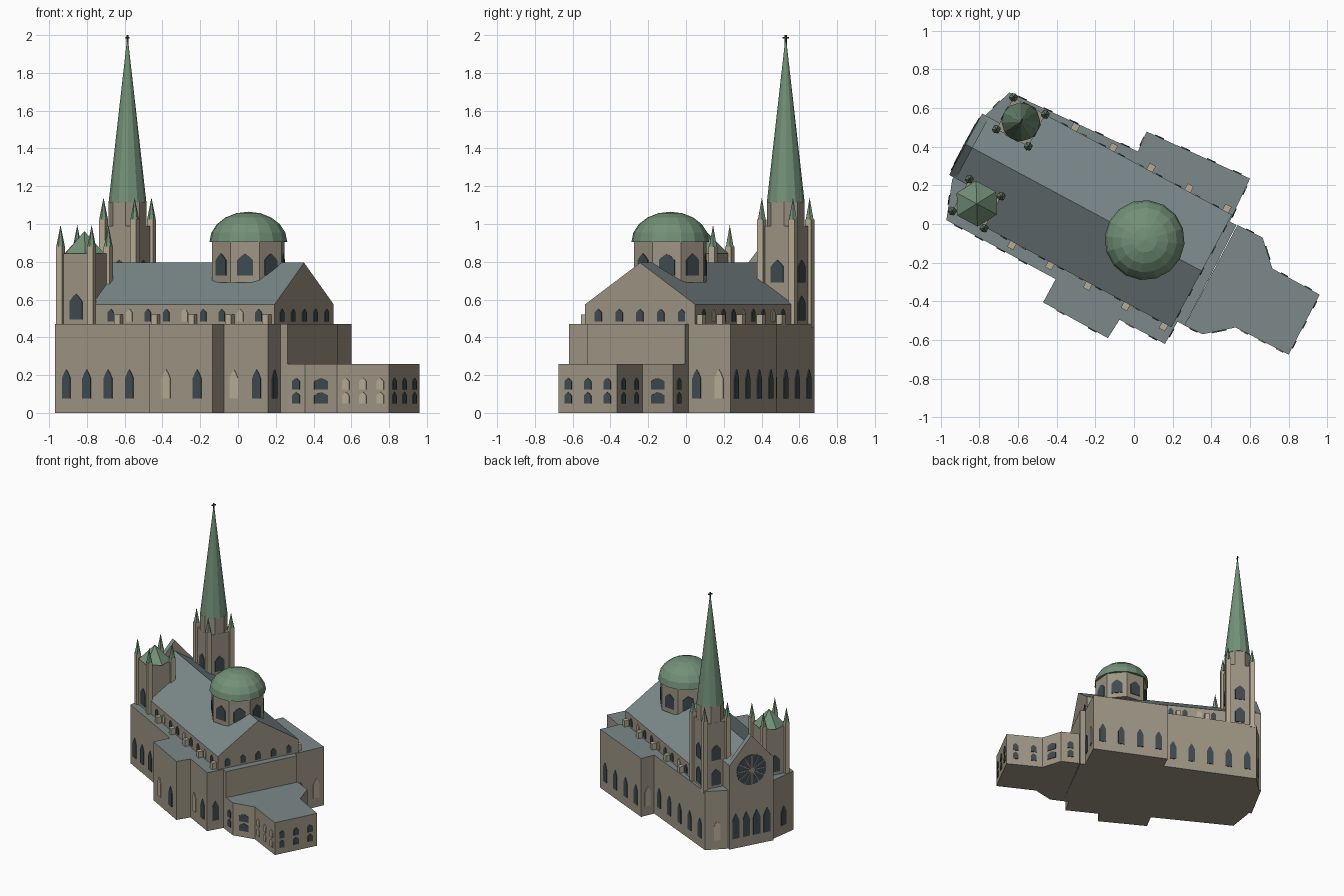
import bpy, bmesh, math
from mathutils import Vector, Matrix

cube = bpy.data.objects.get("Cube")
if cube:
    bpy.data.objects.remove(cube)


def material(name, r, g, b):
    m = bpy.data.materials.new(name)
    m.use_nodes = True
    m.diffuse_color = (r, g, b, 1)
    m.node_tree.nodes["Principled BSDF"].inputs["Base Color"].default_value = (r, g, b, 1)
    return m


STONE = material("stone", .34, .30, .23)
PALE = material("pale stone", .47, .41, .30)
SLATE = material("slate roof", .20, .25, .255)
COPPER = material("green copper", .17, .28, .185)
GLASS = material("dark glass", .05, .07, .08)
IRON = material("dark iron", .04, .045, .04)

# Nave frame: u runs along the nave, v across it, origin at the east gable
U = Vector((.881, -.473, 0))
V = Vector((.473, .881, 0))
ORIGIN = Vector((.35, -.243, 0))
TURN = math.atan2(U.y, U.x)
UP = Vector((0, 0, 1))


def nave_point(u, v, z=0):
    return ORIGIN + U * u + V * v + UP * z


def finish(bm, name, mats, roofed=False):
    bmesh.ops.recalc_face_normals(bm, faces=bm.faces)
    if roofed:
        for f in bm.faces:
            f.material_index = 1 if f.normal.z > .3 else 0
    mesh = bpy.data.meshes.new(name)
    bm.to_mesh(mesh)
    bm.free()
    for m in mats:
        mesh.materials.append(m)
    obj = bpy.data.objects.new(name, mesh)
    bpy.context.collection.objects.link(obj)
    return obj


def extrude(bm, points, offset, index=0):
    a = [bm.verts.new(p) for p in points]
    b = [bm.verts.new(Vector(p) + offset) for p in points]
    faces = [bm.faces.new(a), bm.faces.new(b[::-1])]
    for i in range(len(a)):
        j = (i + 1) % len(a)
        faces.append(bm.faces.new((a[i], b[i], b[j], a[j])))
    for f in faces:
        f.material_index = index


def block(name, outline, z0, z1):
    bm = bmesh.new()
    extrude(bm, [(x, y, z0) for x, y in outline], UP * (z1 - z0))
    return finish(bm, name, [STONE, SLATE], True)


def gabled(name, half, eave, ridge, u0, u1, z0):
    bm = bmesh.new()
    section = [(-half, z0), (half, z0), (half, eave), (0, ridge), (-half, eave)]
    extrude(bm, [nave_point(u0, v, z) for v, z in section], U * (u1 - u0))
    return finish(bm, name, [STONE, SLATE], True)


def frustum(name, center, r0, r1, z0, z1, sides, mat, spin=0.0):
    bm = bmesh.new()
    place = Matrix.Translation((center.x, center.y, (z0 + z1) / 2)) @ Matrix.Rotation(TURN + spin, 4, 'Z')
    bmesh.ops.create_cone(bm, cap_ends=True, segments=sides, radius1=r0, radius2=r1,
                          depth=z1 - z0, matrix=place)
    return finish(bm, name, [mat])


def box(name, center, size, z0, z1, mat):
    return frustum(name, center, size * .7071, size * .7071, z0, z1, 4, mat, math.pi / 4)


def window(bm, foot, along, out, w, h, index):
    shape = [(-.5, 0), (.5, 0), (.5, .7), (.25, .88), (0, 1), (-.25, .88), (-.5, .7)]
    extrude(bm, [foot + along * (s * w) + UP * (t * h) - out * .003 for s, t in shape], out * .008, index)


def wall_windows(bm, p, q, fracs, z0, z1, w, kinds="g"):
    """Pointed windows on the wall from p to q; kinds: g glass, o open."""
    p, q = Vector((*p, 0)), Vector((*q, 0))
    along = (q - p).normalized()
    out = Vector((along.y, -along.x, 0))
    for i, f in enumerate(fracs):
        kind = kinds[i % len(kinds)]
        window(bm, p.lerp(q, f) + UP * z0, along, out, w, z1 - z0, "go".index(kind))


def even(n):
    return [(i + .5) / n for i in range(n)]


# Tall main body with aisles and transepts
body = [(-.97, .02), (-.405, -.285), (-.47, -.405), (-.135, -.59), (-.075, -.495), (.16, -.62),
        (.225, -.505), (.262, -.525), (.53, -.005), (.495, .013), (.60, .235), (.065, .478),
        (.02, .375), (-.645, .68), (-.775, .555), (-.94, .23)]
block("main_body", body, 0, .47)

bm = bmesh.new()
layout = {0: ([.11, .3, .5, .7], "g"), 2: ([.27, .76], "og"), 4: ([.23, .74], "og"), 5: ([.5], "g"),
          9: ([.2, .73], "go"), 10: (even(4), "g"), 11: ([.5], "o"), 12: (even(5), "g"),
          13: ([.5], "o"), 15: ([.5], "g")}
for i, (fracs, kinds) in layout.items():
    wall_windows(bm, body[i], body[(i + 1) % len(body)], fracs, .075, .23, .05, kinds)
finish(bm, "main_body_windows", [GLASS, PALE])

# Low east annex with two rows of windows
annex = [(.262, -.525), (.355, -.57), (.525, -.535), (.80, -.675), (.96, -.365),
         (.715, -.23), (.665, -.07), (.535, -.005)]
block("annex", annex, 0, .26)
bm = bmesh.new()
rows = [(1, "g", .045), (1, "g", .075), (3, "o", .042), (3, "g", .042), (2, "g", .042), (1, "g", .075), (1, "g", .045)]
for i, (n, kinds, w) in enumerate(rows):
    for z in (.05, .125):
        wall_windows(bm, annex[i], annex[i + 1], even(n), z, z + .06, w, kinds)
finish(bm, "annex_windows", [GLASS, PALE])

# Nave upper walls and roof, narrowing between the towers
gabled("nave", .33, .575, .795, -1.25, 0, .46)
gabled("nave_west_end", .18, .675, .795, -1.36, -1.24, .46)

bm = bmesh.new()
for side in (-1, 1):
    for k in range(9):
        foot = nave_point(-.095 - .111 * k, side * .33, .485)
        window(bm, foot, U, V * side, .038, .065, 1 if k % 3 == 1 else 0)
for k in range(5):
    window(bm, nave_point(0, (k - 2) * .125, .485), V, U, .042, .065, 0)
finish(bm, "clerestory_windows", [GLASS, PALE])

for side, label in ((-1, "south"), (1, "north")):
    for k in range(5):
        box(label + "_buttress", nave_point(-.038 - .2225 * k, side * .347), .036, .465, .52, PALE)

# West front: gabled slab, tall windows and a rose
FRONT = -1.385
gabled("west_front", .18, .67, .88, FRONT, FRONT + .04, 0)
bm = bmesh.new()
for k in range(4):
    window(bm, nave_point(FRONT, (k - 1.5) * .085, .08), V, -U, .055, .20, 0)
finish(bm, "west_front_windows", [GLASS])


def disc(name, radius, depth, mat):
    bm = bmesh.new()
    ring = [k * math.tau / 24 for k in range(24)]
    extrude(bm, [nave_point(FRONT, radius * math.cos(a), .606 + radius * math.sin(a)) for a in ring], -U * depth)
    finish(bm, name, [mat])


disc("rose_window", .12, .005, GLASS)
disc("rose_hub", .02, .009, STONE)
bm = bmesh.new()
for k in range(6):
    a = k * math.pi / 6
    d = V * math.cos(a) + UP * math.sin(a)
    e = V * -math.sin(a) + UP * math.cos(a)
    c = nave_point(FRONT, 0, .606)
    extrude(bm, [c + d * (s * .118) + e * (t * .003) for s, t in ((-1, -1), (1, -1), (1, 1), (-1, 1))], -U * .008)
finish(bm, "rose_spokes", [STONE])


# Towers with corner piers and pinnacles
def tower(name, center, top, levels):
    half = .0935
    box(name + "_tower", center, half * 2, .45, top, STONE)
    for su in (-1, 1):
        for sv in (-1, 1):
            c = center + (U * su + V * sv) * half
            box(name + "_pier", c, .036, .45, top + .035, PALE)
            frustum(name + "_pinnacle", c, .023, 0, top + .035, top + .15, 6, COPPER)
    bm = bmesh.new()
    for out, along in ((U, V), (-U, V), (V, U), (-V, U)):
        for z0, z1 in levels:
            window(bm, center + out * half + UP * z0, along, out, .075, z1 - z0, 0)
    finish(bm, name + "_tower_windows", [GLASS])


north = Vector((-.585, .528, 0))
south = Vector((-.813, .105, 0))
tower("north", north, .99, [(.49, .62), (.69, .81)])
tower("south", south, .845, [(.495, .63)])

frustum("spire_drum", north, .10, .10, .98, 1.12, 8, STONE, math.pi / 8)
frustum("spire", north, .10, .004, 1.115, 1.965, 12, COPPER)
box("cross_post", north, .008, 1.94, 2.0, IRON)
bm = bmesh.new()
bmesh.ops.create_cube(bm, size=1, matrix=Matrix.Translation(north + UP * 1.985)
                      @ Matrix.Rotation(TURN, 4, 'Z') @ Matrix.Diagonal((.008, .034, .008, 1)))
finish(bm, "cross_arm", [IRON])
frustum("south_tower_roof", south, .118, 0, .845, .962, 6, COPPER, math.pi / 6)

# Octagonal drum and faceted dome over the crossing
crossing = Vector((.055, -.083, 0))
frustum("dome_drum", crossing, .2, .2, .69, .91, 8, STONE)
bm = bmesh.new()
for k in range(8):
    a = TURN + (k + .5) * math.pi / 4
    out = Vector((math.cos(a), math.sin(a), 0))
    foot = crossing + out * (.2 * math.cos(math.pi / 8)) + UP * .728
    window(bm, foot, Vector((-out.y, out.x, 0)), out, .085, .115, 0)
finish(bm, "dome_drum_windows", [GLASS])

bm = bmesh.new()
bmesh.ops.create_uvsphere(bm, u_segments=16, v_segments=10, radius=1)
bmesh.ops.bisect_plane(bm, geom=bm.verts[:] + bm.edges[:] + bm.faces[:], plane_co=(0, 0, 0),
                       plane_no=(0, 0, 1), clear_inner=True)
bmesh.ops.holes_fill(bm, edges=[e for e in bm.edges if e.is_boundary])
bmesh.ops.transform(bm, verts=bm.verts, matrix=Matrix.Translation(crossing + UP * .905)
                    @ Matrix.Rotation(TURN, 4, 'Z') @ Matrix.Diagonal((.207, .207, .16, 1)))
finish(bm, "dome", [COPPER])
